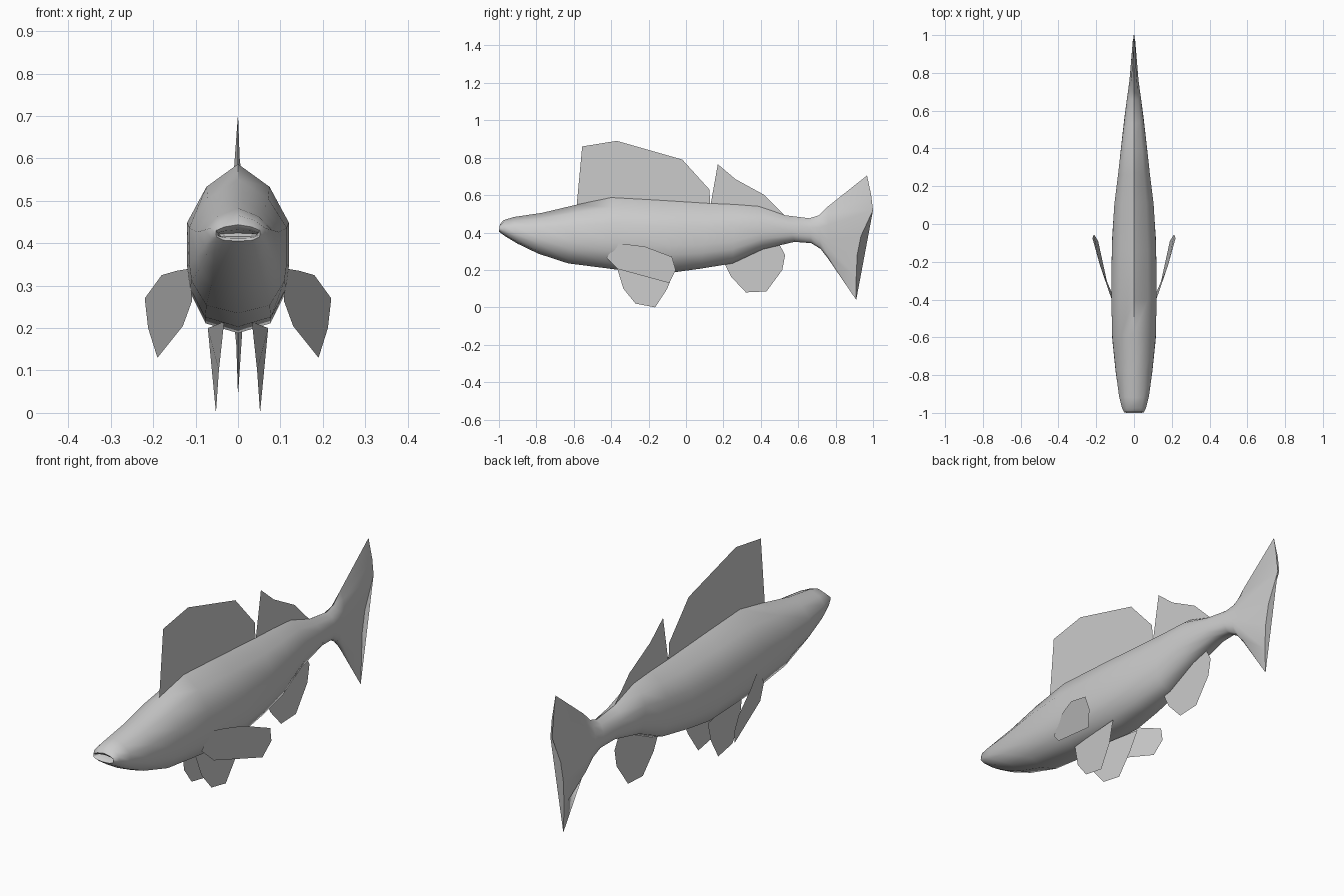
import bpy, bmesh, math

old = bpy.data.objects.get("Cube")
if old:
    bpy.data.objects.remove(old, do_unlink=True)

grey = bpy.data.materials.new("fish grey")
grey.use_nodes = True
colour = (0.6, 0.6, 0.6, 1)
grey.diffuse_color = colour
grey.node_tree.nodes["Principled BSDF"].inputs["Base Color"].default_value = colour


def finish(name, bm):
    mesh = bpy.data.meshes.new(name)
    bm.to_mesh(mesh)
    bm.free()
    mesh.materials.append(grey)
    obj = bpy.data.objects.new(name, mesh)
    bpy.context.collection.objects.link(obj)
    return obj


def fin(name, points):
    """Flat single-sheet fin from an outline of (x, y, z) points."""
    bm = bmesh.new()
    bm.faces.new([bm.verts.new(p) for p in points])
    return finish(name, bm)


# Half cross-section of the body: (share of half width, share of height)
SECTION = [(0, 1), (0.62, 0.86), (1, 0.64), (1, 0.37), (0.95, 0.24), (0.65, 0.06), (0, 0)]

# Body stations: y at top, z at top, y at bottom, z at bottom, half width
STATIONS = [
    (-0.95, 0.424, -0.95, 0.416, 0.045),   # inside of the mouth
    (-0.985, 0.432, -0.995, 0.412, 0.048),
    (-0.995, 0.444, -1.0, 0.405, 0.052),   # lips
    (-0.975, 0.466, -0.97, 0.382, 0.064),
    (-0.92, 0.483, -0.90, 0.340, 0.079),
    (-0.77, 0.505, -0.79, 0.287, 0.097),
    (-0.58, 0.550, -0.63, 0.235, 0.115),
    (-0.40, 0.587, -0.38, 0.203, 0.120),
    (-0.15, 0.573, -0.06, 0.188, 0.117),
    (0.12, 0.556, 0.08, 0.207, 0.104),
    (0.26, 0.550, 0.25, 0.235, 0.085),
    (0.39, 0.540, 0.41, 0.310, 0.069),
    (0.53, 0.492, 0.58, 0.350, 0.051),
    (0.66, 0.476, 0.67, 0.343, 0.037),
    (0.71, 0.492, 0.72, 0.312, 0.030),
    (0.76, 0.540, 0.76, 0.260, 0.024),
]
# Trailing edge of the tail, from the upper to the lower tip: (y, z)
TAIL = [(0.968, 0.705), (0.99, 0.60), (1.0, 0.52), (0.935, 0.38),
        (0.915, 0.28), (0.91, 0.16), (0.91, 0.04)]

# Half rings of points, from the back ridge to the belly
half_rings = []
for yt, zt, yb, zb, w in STATIONS:
    half_rings.append([(w * sx, yb + (yt - yb) * t, zb + (zt - zb) * t) for sx, t in SECTION])
half_rings.append([(0.004 * min(1, sx * 2), y, z) for (sx, t), (y, z) in zip(SECTION, TAIL)])

# Body and tail as one skin
bm = bmesh.new()
rings = []
for half in half_rings:
    full = half + [(-x, y, z) for x, y, z in half[-2:0:-1]]
    rings.append([bm.verts.new(p) for p in full])
for a, b in zip(rings, rings[1:]):
    for i in range(len(a)):
        j = (i + 1) % len(a)
        bm.faces.new((a[i], a[j], b[j], b[i]))
bm.faces.new(rings[0])
bm.faces.new(rings[-1][::-1])
bmesh.ops.recalc_face_normals(bm, faces=bm.faces[:])
body = finish("body_and_tail", bm)
bpy.context.view_layer.objects.active = body
body.select_set(True)
bpy.ops.object.shade_smooth_by_angle(angle=math.radians(60))
body.select_set(False)

# Centre fins
CENTRE_FINS = {
    "front_dorsal_fin": [(-0.585, 0.54), (-0.555, 0.86), (-0.37, 0.89), (-0.02, 0.79),
                         (0.125, 0.63), (0.13, 0.54)],
    "rear_dorsal_fin": [(0.13, 0.54), (0.17, 0.765), (0.265, 0.685), (0.42, 0.60),
                        (0.53, 0.49), (0.38, 0.52)],
    "anal_fin": [(0.20, 0.245), (0.24, 0.165), (0.32, 0.08), (0.43, 0.085),
                 (0.515, 0.20), (0.53, 0.28), (0.50, 0.335), (0.40, 0.33)],
}
for name, outline in CENTRE_FINS.items():
    fin(name, [(0, y, z) for y, z in outline])

# Paired fins
PELVIC = [(-0.37, 0.215), (-0.335, 0.10), (-0.27, 0.02), (-0.165, 0.0),
          (-0.10, 0.10), (-0.06, 0.20)]
PECTORAL = [(0.108, -0.425, 0.265), (0.115, -0.37, 0.34), (0.145, -0.30, 0.335),
            (0.18, -0.22, 0.325), (0.22, -0.075, 0.27), (0.212, -0.055, 0.20),
            (0.19, -0.09, 0.13), (0.13, -0.365, 0.205)]
for side, s in (("left", 1), ("right", -1)):
    fin(side + "_pelvic_fin",
        [(s * (0.052 + 0.6 * z * (y + 0.22)), y, z) for y, z in PELVIC])
    fin(side + "_pectoral_fin", [(s * x, y, z) for x, y, z in PECTORAL])
